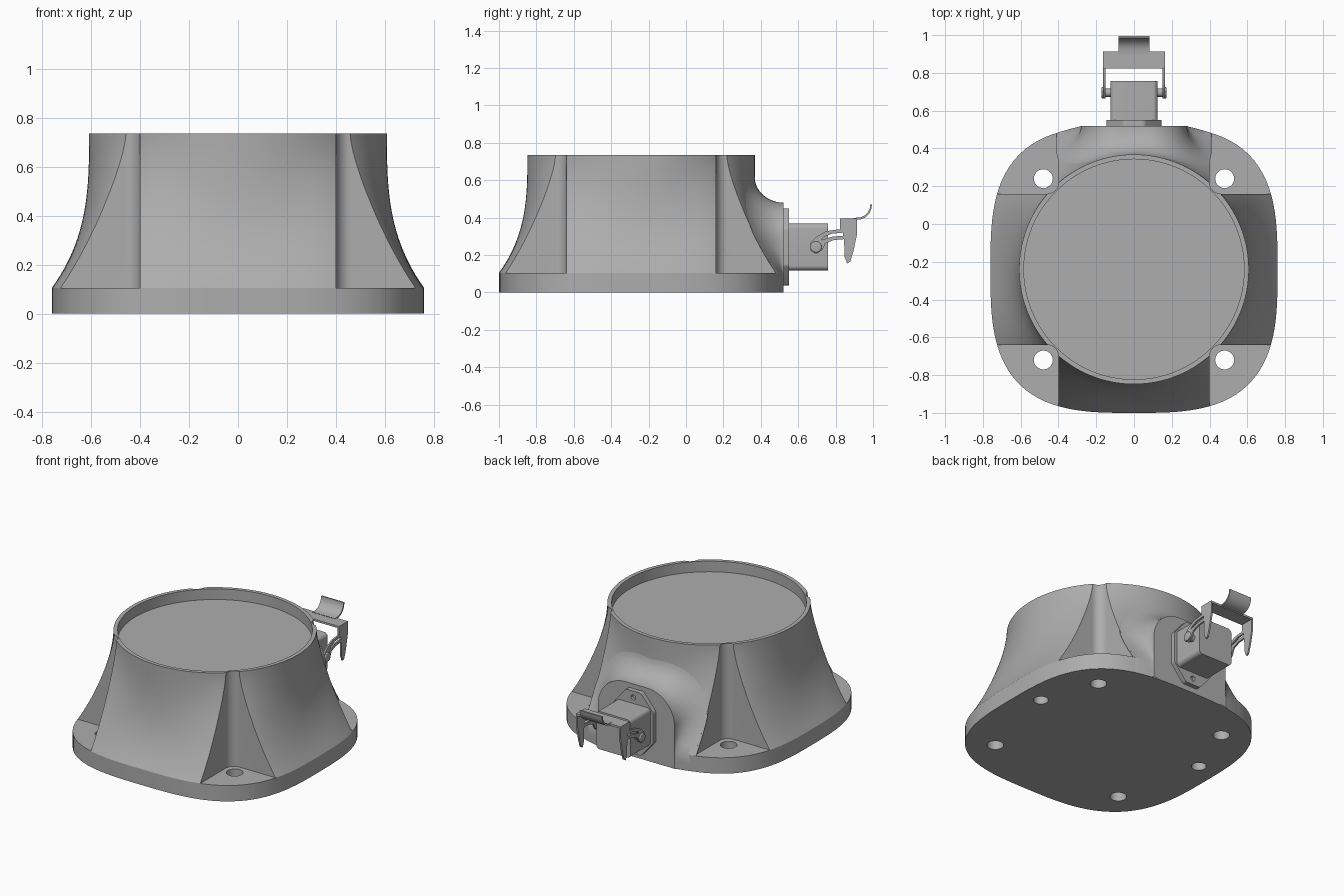
import bpy, bmesh, math
from mathutils import Matrix, Vector

if "Cube" in bpy.data.objects:
    bpy.data.objects.remove(bpy.data.objects["Cube"], do_unlink=True)

CY = -0.24            # centre of the round body along y
PLATE, TOP = 0.105, 0.735
R_TOP, R_BASE, POWER = 0.608, 0.76, 3.1
BACK = 0.52           # flat mounting face
PZ = 0.243            # height of the connector axis

grey = bpy.data.materials.new("cast_grey")
grey.use_nodes = True
COLOUR = (0.42, 0.42, 0.42, 1)
grey.diffuse_color = COLOUR
grey.node_tree.nodes["Principled BSDF"].inputs["Base Color"].default_value = COLOUR


def finish(name, bm, smooth=True):
    bmesh.ops.recalc_face_normals(bm, faces=bm.faces)
    mesh = bpy.data.meshes.new(name)
    bm.to_mesh(mesh)
    bm.free()
    obj = bpy.data.objects.new(name, mesh)
    mesh.materials.append(grey)
    bpy.context.collection.objects.link(obj)
    if smooth:
        shade(obj)
    return obj


def activate(obj):
    bpy.ops.object.select_all(action='DESELECT')
    obj.select_set(True)
    bpy.context.view_layer.objects.active = obj


def shade(obj):
    activate(obj)
    bpy.ops.object.shade_smooth_by_angle(angle=math.radians(30))


def loft(bm, rings, closed=True):
    loops = [[bm.verts.new(p) for p in ring] for ring in rings]
    count = len(loops[0])
    for a, b in zip(loops, loops[1:]):
        for i in range(count if closed else count - 1):
            j = (i + 1) % count
            bm.faces.new((a[i], a[j], b[j], b[i]))
    return loops


def prism(name, points, axis, lo, hi, bevel=0):
    """Extrude a 2D outline along an axis; the outline uses the other two axes in order."""
    def place(p, h):
        q = list(p)
        q.insert("xyz".index(axis), h)
        return q
    bm = bmesh.new()
    a, b = loft(bm, [[place(p, h) for p in points] for h in (lo, hi)])
    caps = [bm.faces.new(a), bm.faces.new(b)]
    if bevel:
        bmesh.ops.bevel(bm, geom=list(caps[1].edges), offset=bevel, segments=3,
                        profile=0.5, affect='EDGES')
    return finish(name, bm)


def rounded(corners, radius, steps=6):
    """Round every corner of a 2D polygon."""
    out = []
    for i, c in enumerate(corners):
        c = Vector(c)
        u = (Vector(corners[i - 1]) - c).normalized()
        v = (Vector(corners[(i + 1) % len(corners)]) - c).normalized()
        reach = radius / math.tan(u.angle(v) / 2)
        a, b = c + u * reach, c + v * reach
        mid = c + (u + v).normalized() * radius / math.sin(u.angle(v) / 2)
        for k in range(steps + 1):
            d = a.lerp(b, k / steps) - mid
            out.append(tuple(mid + d.normalized() * radius))
    return out


def rect(x0, x1, y0, y1):
    return [(x0, y0), (x1, y0), (x1, y1), (x0, y1)]


def circle(x, y, r, n=32):
    return [(x + r * math.cos(math.tau * i / n), y + r * math.sin(math.tau * i / n))
            for i in range(n)]


def cut(obj, cutters):
    for c in cutters:
        c.hide_render = True
        mod = obj.modifiers.new("cut", 'BOOLEAN')
        mod.operation, mod.solver, mod.object = 'DIFFERENCE', 'EXACT', c
        activate(obj)
        bpy.ops.object.modifier_apply(modifier=mod.name)
        bpy.data.objects.remove(c, do_unlink=True)
    shade(obj)


def base_radius(a):
    return R_BASE / (abs(math.cos(a)) ** POWER + abs(math.sin(a)) ** POWER) ** (1 / POWER)


def body_radius(a, z):
    """Round at the top, flaring to the squarish plate; slower flare at the corners."""
    u = min(1, max(0, (TOP - z) / (TOP - PLATE)))
    t = u ** (3 - 1.5 * math.sin(2 * a) ** 2)
    return R_TOP + (base_radius(a) - R_TOP) * t


def ring(radius, z, n=128):
    pts = []
    for i in range(n):
        a = math.tau * i / n
        r = radius(a)
        pts.append((r * math.cos(a), CY + r * math.sin(a), z))
    return pts


# Base plate with four through holes and two blind holes underneath
plate = prism("base_plate", [p[:2] for p in ring(base_radius, 0)], "z", 0, PLATE)
holes = [prism("hole_cutter", circle(sx * 0.48, CY + sy * 0.48, 0.05), "z", -0.1, 0.3)
         for sx in (-1, 1) for sy in (-1, 1)]
holes += [prism("hole_cutter", circle(s * 0.617, CY + 0.108, 0.045), "z", -0.1, 0.09)
          for s in (-1, 1)]
cut(plate, holes)

# Flared body with a recessed top
bm = bmesh.new()
levels = [PLATE + (TOP - PLATE) * k / 24 for k in range(25)]
rings = [ring(lambda a, z=z: body_radius(a, z), z) for z in levels]
rings += [ring(lambda a: 0.583, z) for z in (TOP, TOP - 0.07)]
loops = loft(bm, rings)
bm.faces.new(loops[0])
bm.faces.new(loops[-1])
body = finish("flared_body", bm)

# Corner pockets around the bolt holes
pockets = []
for sx in (-1, 1):
    for sy in (-1, 1):
        corner = rounded(rect(0.4, 1.2, 0.4, 1.2), 0.06, 8)
        pockets.append(prism("pocket_cutter", [(sx * x, CY + sy * y) for x, y in corner],
                             "z", 0.05, 1))
cut(body, pockets)


# Arched boss on the back, blended into the body
def body_back(x, z):
    lo, hi = 0.0, 0.9
    for _ in range(30):
        y = (lo + hi) / 2
        if math.hypot(x, y) < body_radius(math.atan2(y, x), z):
            lo = y
        else:
            hi = y
    return CY + lo


def arch(d):
    half = [(0.28 + d, z) for z in (0, 0.05, PLATE, 0.16, 0.22)]
    half += [(0.08 + (0.2 + d) * math.cos(a), 0.28 + (0.2 + d) * math.sin(a))
             for a in (math.pi / 2 * k / 14 for k in range(15))]
    half += [(0.04, 0.48 + d)]
    return half + [(-x, z) for x, z in reversed(half)]


bm = bmesh.new()
rings = []
for k in range(13):
    a = math.pi / 2 * k / 12
    f = 1 - math.sin(a)
    points = []
    for x, z in arch(0.13 * (1 - math.cos(a))):
        y = body_back(x, z)
        points.append((x, y + f * (BACK - y) - 0.002 * (k == 12), z))
    rings.append(points)
loops = loft(bm, rings, closed=False)
bm.faces.new(loops[0])
boss = finish("back_boss", bm)

# Connector flange with two screw holes
hexagon = [(0.145, -0.1), (0.145, 0.1), (0.055, 0.207),
           (-0.055, 0.207), (-0.145, 0.1), (-0.145, -0.1), (-0.055, -0.207), (0.055, -0.207)]
flange = prism("connector_flange", [(x, z + PZ) for x, z in rounded(hexagon, 0.03)],
               "y", BACK - 0.01, 0.55, bevel=0.01)
cut(flange, [prism("screw_cutter", circle(0, PZ + s * 0.165, 0.017, 20), "y", 0.53, 0.6)
             for s in (-1, 1)])

# Connector housing
prism("connector_housing", rounded(rect(-0.125, 0.125, PZ - 0.125, PZ + 0.125), 0.025),
      "y", 0.54, 0.758)

# Latch: pivots, slotted side arms, bridge and finger lip
arm = [(0.665, 0.225), (0.665, 0.265), (0.7, 0.3), (0.75, 0.328), (0.823, 0.338),
       (0.823, 0.395), (0.914, 0.395), (0.914, 0.31), (0.895, 0.22), (0.878, 0.165),
       (0.862, 0.155), (0.848, 0.19), (0.845, 0.285), (0.79, 0.28), (0.745, 0.262),
       (0.728, 0.225), (0.695, 0.205)]
slot = [(0.725, 0.28), (0.735, 0.296), (0.78, 0.314), (0.84, 0.32),
        (0.84, 0.303), (0.78, 0.298)]
for side, s in (("right", -1), ("left", 1)):
    prism(side + "_pivot", circle(0.695, PZ, 0.022, 24), "x", s * 0.12, s * 0.15)
    prism(side + "_pivot_head", circle(0.695, PZ, 0.03, 24), "x", s * 0.15, s * 0.172, 0.006)
    plate_arm = prism(side + "_latch_arm", arm, "x", s * 0.152, s * 0.163)
    cut(plate_arm, [prism("slot_cutter", slot, "x", s * 0.1, s * 0.2)])
prism("latch_bridge", rect(-0.163, 0.163, 0.823, 0.914), "z", 0.383, 0.396)

path = [(0.9, 0.39), (0.935, 0.391), (0.96, 0.402), (0.98, 0.422), (0.991, 0.447), (0.994, 0.47)]
lip = path + [(y - 0.006, z + 0.009) for y, z in reversed(path[:-1])] + []
lip.insert(len(path), (0.985, 0.471))
prism("finger_lip", lip, "x", -0.082, 0.082)
